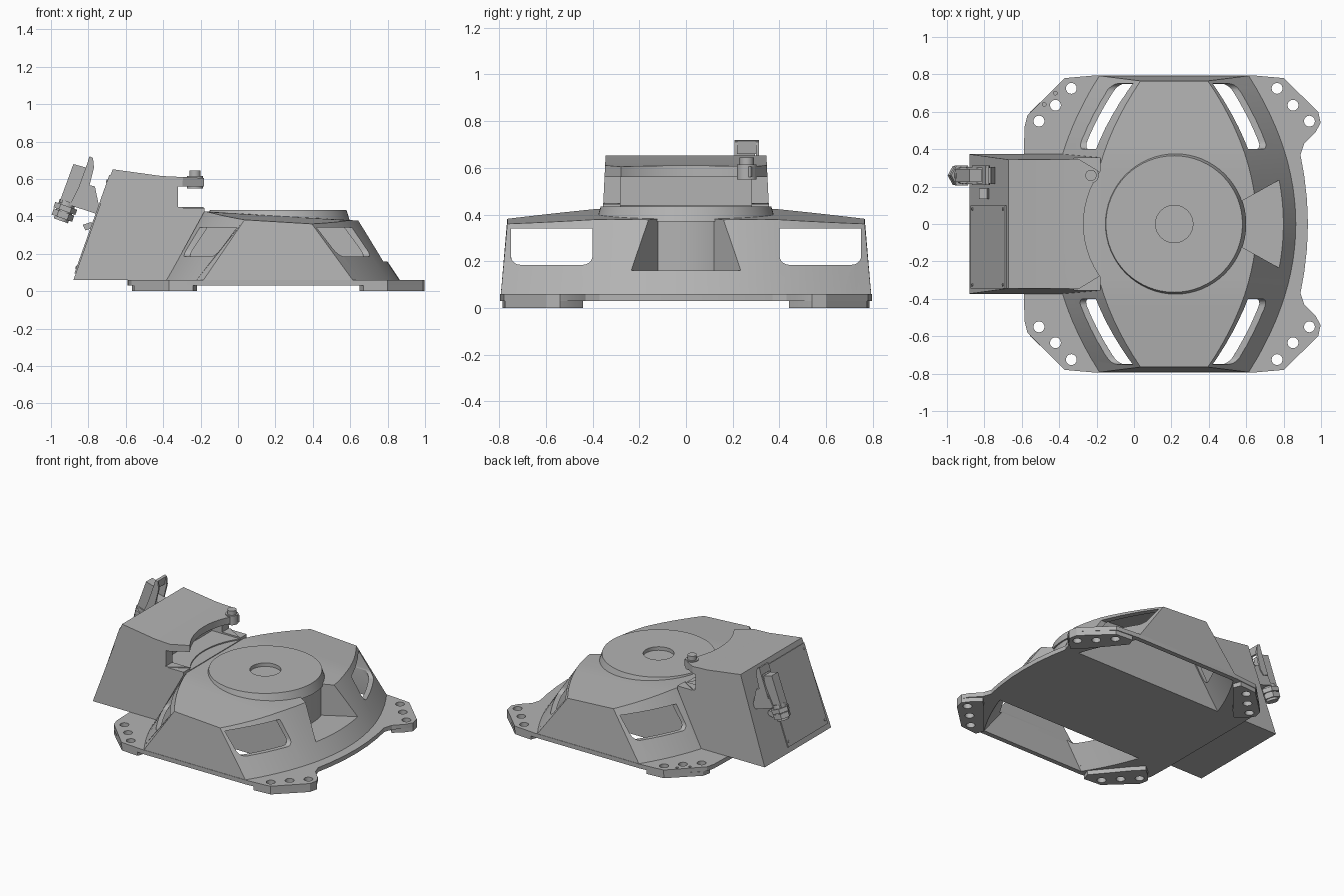
import bpy, bmesh, math
from mathutils import Vector

if "Cube" in bpy.data.objects:
    bpy.data.objects.remove(bpy.data.objects["Cube"])

grey = bpy.data.materials.new("machine_grey")
grey.use_nodes = True
grey.diffuse_color = (0.45, 0.45, 0.45, 1)
grey.node_tree.nodes["Principled BSDF"].inputs["Base Color"].default_value = (0.45, 0.45, 0.45, 1)

CX = 0.215                                  # axis of the turning disc
UP = Vector((0.335, 0, 0.942))              # along the sloped back of the cover
OUT = Vector((-0.942, 0, 0.335))            # away from that back


def finish(name, bm):
    bmesh.ops.recalc_face_normals(bm, faces=bm.faces)
    mesh = bpy.data.meshes.new(name)
    bm.to_mesh(mesh)
    bm.free()
    mesh.materials.append(grey)
    ob = bpy.data.objects.new(name, mesh)
    bpy.context.collection.objects.link(ob)
    return ob


def prism(name, pts, lo, hi, axis="z"):
    """Extrude an outline along z (points are x,y) or along y (points are x,z)."""
    bm = bmesh.new()
    place = (lambda a, b, h: (a, b, h)) if axis == "z" else (lambda a, b, h: (a, h, b))
    rings = [[bm.verts.new(place(a, b, h)) for a, b in pts] for h in (lo, hi)]
    n = len(pts)
    for ring in rings:
        bm.faces.new(ring)
    for i in range(n):
        j = (i + 1) % n
        bm.faces.new((rings[0][i], rings[0][j], rings[1][j], rings[1][i]))
    return finish(name, bm)


def box(name, x0, x1, y0, y1, z0, z1):
    return prism(name, [(x0, y0), (x1, y0), (x1, y1), (x0, y1)], z0, z1)


def cylinder(name, base, radius, height, sides=32, direction=(0, 0, 1), top=None):
    bm = bmesh.new()
    bmesh.ops.create_cone(bm, cap_ends=True, segments=sides, radius1=radius,
                          radius2=top or radius, depth=height)
    bmesh.ops.translate(bm, verts=bm.verts, vec=(0, 0, height / 2))
    bm.transform(Vector(direction).to_track_quat("Z", "Y").to_matrix().to_4x4())
    bmesh.ops.translate(bm, verts=bm.verts, vec=base)
    return finish(name, bm)


def cut(ob, cutters):
    for c in cutters:
        c.hide_render = True
        mod = ob.modifiers.new("cut", "BOOLEAN")
        mod.operation, mod.solver, mod.object = "DIFFERENCE", "EXACT", c
        bpy.context.view_layer.objects.active = ob
        bpy.ops.object.modifier_apply(modifier=mod.name)


def remove(obs):
    for ob in obs:
        bpy.data.objects.remove(ob)


def roof(x, y):
    return 0.427 - 0.06 * (x + 0.18) - 0.08 * max(0, abs(y) - 0.36)


def lens(name, t0, t1, z0, wide, narrow, drop=0.0, n=24):
    """Lens-shaped hood with two bowed, leaning walls and a sloped roof."""
    bm = bmesh.new()
    rows = []
    for i in range(n + 1):
        t = t0 + (t1 - t0) * i / n
        row = []
        for side in (-1, 1):
            xb = CX + side * (wide - 0.25 * t * t)
            xt = CX + side * (narrow - 0.26 * t * t)
            row += [bm.verts.new((xb, 0.795 * t, z0)),
                    bm.verts.new((xt, 0.765 * t, roof(xt, 0.765 * t) - drop))]
        lb, lt, rb, rt = row
        rows.append((lb, lt, rt, rb))
    for a, b in zip(rows, rows[1:]):
        for k in range(4):
            m = (k + 1) % 4
            bm.faces.new((a[k], a[m], b[m], b[k]))
    bm.faces.new(rows[0])
    bm.faces.new(rows[-1])
    return finish(name, bm)


def rounded_window(y0, y1, z0, z1, r=0.04):
    """Cutter along x with its lower corners rounded."""
    w = box("window_cutter", -0.8, 1.2, y0, y1, z0, z1)
    bm = bmesh.new()
    bm.from_mesh(w.data)
    low = [e for e in bm.edges if all(v.co.z < z0 + 0.01 for v in e.verts)
           and abs(e.verts[0].co.x - e.verts[1].co.x) > 1]
    bmesh.ops.bevel(bm, geom=low, offset=r, segments=5, affect="EDGES", profile=0.5)
    bm.to_mesh(w.data)
    bm.free()
    return w


# Hood, hollow on both sides of the central box, with four windows
hood = lens("hood", -1, 1, 0.03, 0.67, 0.44)
tunnels = [lens("tunnel_cutter", s * 0.5, s * 0.965, -0.05, 0.70, 0.41, 0.02) for s in (-1, 1)]
windows = [rounded_window(*sorted((s * 0.4, s * 0.75)), 0.185, 0.34) for s in (-1, 1)]
notch = prism("notch_cutter", [(0.5, -0.08), (1.0, -0.36), (1.0, 0.36), (0.5, 0.08)], 0.16, 0.7)
cut(hood, tunnels + windows + [notch])

# Base plate with four lugs
half = [(0.93, 0), (0.925, 0.13), (0.91, 0.26), (0.89, 0.37), (0.91, 0.43), (0.97, 0.49),
        (0.998, 0.54), (0.985, 0.6), (0.8, 0.78), (0.63, 0.795), (-0.2, 0.795),
        (-0.37, 0.78), (-0.57, 0.58), (-0.585, 0.52), (-0.59, 0.35)]
plate = prism("base_plate", half + [(x, -y) for x, y in reversed(half[1:])], 0.03, 0.06)
cut(plate, tunnels)

# Foot pads and their bolt holes
pad = [(0.65, 0.73), (0.67, 0.785), (0.8, 0.775), (0.985, 0.6), (0.998, 0.54),
       (0.96, 0.49), (0.9, 0.44), (0.84, 0.5)]
holes, feet = [], []
for sx in (-1, 1):
    for sy in (-1, 1):
        mx = lambda x: x if sx > 0 else 2 * CX - x
        feet.append(prism("foot_pad", [(mx(x), sy * y) for x, y in pad], 0, 0.03))
        drills = [cylinder("hole_cutter", (mx(x), sy * y, -0.1), 0.029, 0.3, 24)
                  for x, y in ((0.765, 0.725), (0.85, 0.635), (0.938, 0.55))]
        cut(feet[-1], drills)
        holes += drills
dowels = [cylinder("dowel_cutter", (x, y, -0.1), 0.01, 0.3, 12)
          for x, y in ((-0.42, 0.7), (-0.48, 0.64))]
cut(plate, holes + dowels)

# Turning disc with a shallow centre bore
cylinder("disc_drum", (CX, 0, 0.1), 0.375, 0.28, 64)
disc = cylinder("turning_disc", (CX, 0, 0.37), 0.385, 0.065, 64, top=0.365)
bore = cylinder("bore_cutter", (CX, 0, 0.41), 0.1, 0.1, 40)
cut(disc, [bore])

# Rear cover, slimmer toward its top, with a jaw that opens around the disc
cover = prism("rear_cover", [(-0.88, 0.06), (-0.67, 0.652), (-0.41, 0.616), (-0.18, 0.605),
                             (-0.18, 0.425), (-0.38, 0.06)], -0.373, 0.373, "y")
for v in cover.data.vertices:
    v.co.y *= 1 - 0.13 * (v.co.z - 0.06)
bite = cylinder("bite_cutter", (CX, 0, 0.432), 0.485, 0.4, 64)
gap = box("gap_cutter", -0.32, 0, -0.5, 0.5, 0.45, 0.56)
recess = box("recess_cutter", -0.4, 0, -0.28, 0.28, 0.44, 0.56)
corners = [prism("corner_cutter", [(-0.30, s * 0.35), (-0.16, s * 0.265), (-0.1, s * 0.5),
                                   (-0.30, s * 0.5)], 0.445, 0.8) for s in (-1, 1)]
cut(cover, [bite, gap, recess] + corners)
remove(tunnels + windows + holes + dowels + corners + [notch, bore, bite, gap, recess])

# Stop pin in the jaw
cylinder("stop_pin", (-0.23, 0.26, 0.55), 0.042, 0.065, 24)
cylinder("stop_pin_head", (-0.23, 0.26, 0.6), 0.03, 0.045, 24)

# Service panel and screws on the sloped back
low, high = Vector((-0.868, 0, 0.094)), Vector((-0.682, 0, 0.618))
strip = [low, high, high + OUT * 0.007, low + OUT * 0.007]
prism("service_panel", [(p.x, p.z) for p in strip], -0.345, 0.1, "y")
for y in (-0.325, 0.08):
    for f in (0.06, 0.94):
        p = low.lerp(high, f) + OUT * 0.005
        cylinder("panel_screw", (p.x, y, p.z), 0.008, 0.007, 12, OUT)
prism("small_socket", [(-0.83, 0.355), (-0.815, 0.325), (-0.77, 0.34), (-0.785, 0.37)],
      0.135, 0.19, "y")

# Cable connector: mount, housing, latch and hexagonal gland
prism("connector_mount", [(-0.9, 0.46), (-0.76, 0.415), (-0.74, 0.44), (-0.765, 0.56),
                          (-0.84, 0.58)], 0.215, 0.305, "y")
prism("connector_housing", [(-0.955, 0.475), (-0.88, 0.68), (-0.815, 0.662), (-0.86, 0.46)],
      0.225, 0.295, "y")
for y in (0.208, 0.3):
    prism("latch_arm", [(-0.865, 0.52), (-0.80, 0.7), (-0.79, 0.72), (-0.775, 0.71),
                        (-0.77, 0.66), (-0.80, 0.54), (-0.83, 0.505)], y, y + 0.012, "y")
prism("latch_bridge", [(-0.81, 0.67), (-0.795, 0.72), (-0.778, 0.715), (-0.785, 0.66)],
      0.208, 0.312, "y")
tip = Vector((-0.91, 0.26, 0.48))
for start, radius, length, sides in ((0, 0.045, 0.03, 24), (0.025, 0.062, 0.03, 6),
                                     (0.05, 0.045, 0.02, 24), (0.06, 0.058, 0.035, 6),
                                     (0.09, 0.04, 0.02, 24)):
    cylinder("cable_gland", tip - UP * start, radius, length, sides, -UP)

# Smooth the round surfaces, keep the edges crisp
for ob in bpy.context.collection.objects:
    if ob.type == "MESH":
        bpy.ops.object.select_all(action="DESELECT")
        ob.select_set(True)
        bpy.context.view_layer.objects.active = ob
        bpy.ops.object.shade_smooth_by_angle(angle=math.radians(25))
